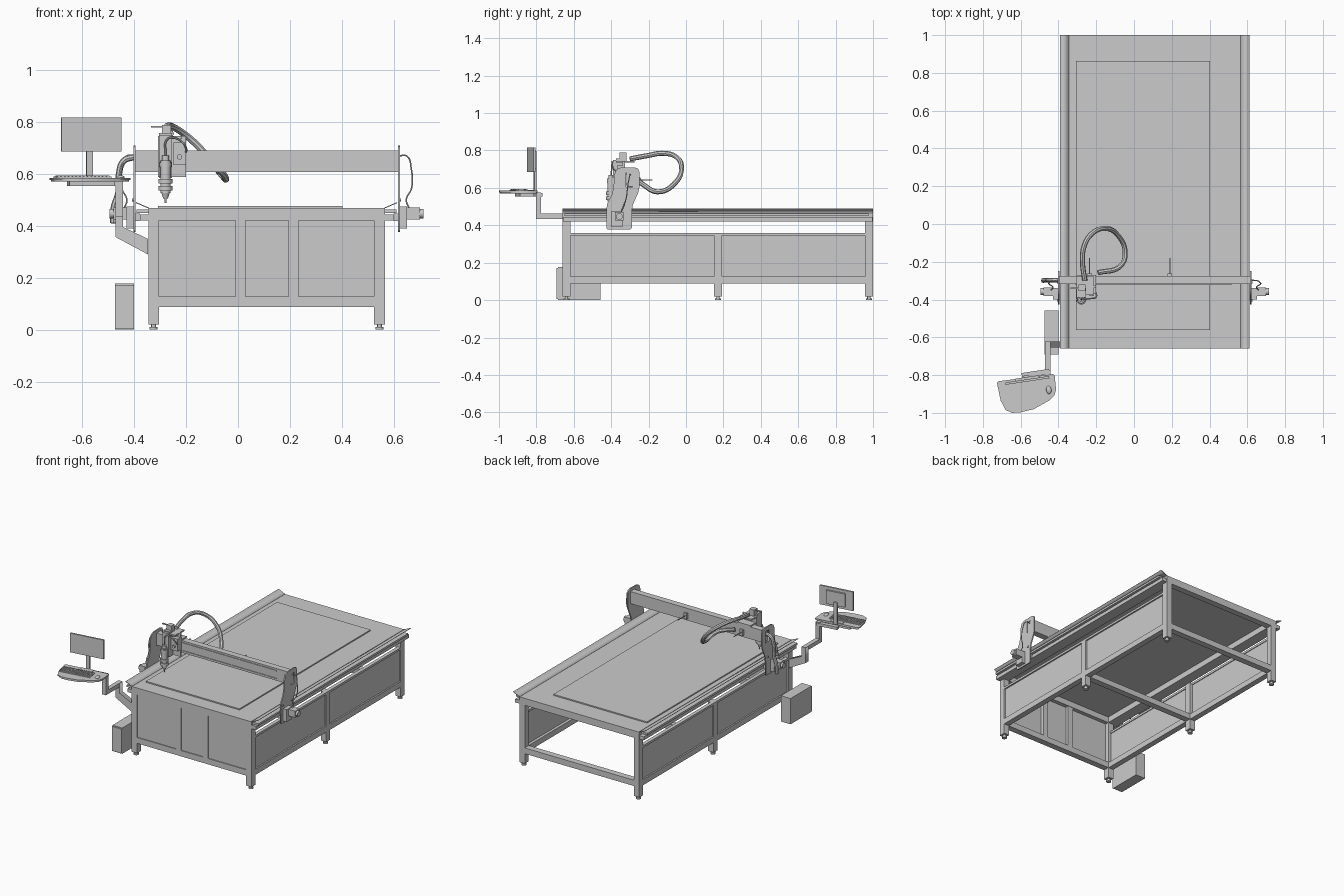
import bpy, math
from mathutils import Matrix, Vector

MID = 0.11  # centre line of the table


def finish(ob, smooth=False):
    if smooth:
        bpy.ops.object.select_all(action='DESELECT')
        ob.select_set(True)
        bpy.context.view_layer.objects.active = ob
        bpy.ops.object.shade_smooth_by_angle(angle=math.radians(40))
    return ob


def box(name, x0, x1, y0, y1, z0, z1):
    bpy.ops.mesh.primitive_cube_add(size=1)
    ob = bpy.context.object
    ob.name = name
    ob.data.transform(Matrix.Translation(((x0 + x1) / 2, (y0 + y1) / 2, (z0 + z1) / 2))
                      @ Matrix.Diagonal((x1 - x0, y1 - y0, z1 - z0, 1)))
    return ob


def cyl(name, c, r, h, axis='Z', r2=None, n=24):
    bpy.ops.mesh.primitive_cone_add(vertices=n, radius1=r, radius2=r if r2 is None else r2, depth=h)
    ob = bpy.context.object
    ob.name = name
    rot = {'Z': Matrix(), 'X': Matrix.Rotation(math.pi / 2, 4, 'Y'), 'Y': Matrix.Rotation(math.pi / 2, 4, 'X')}[axis]
    ob.data.transform(Matrix.Translation(c) @ rot)
    return finish(ob, True)


def to_mesh(ob):
    bpy.ops.object.select_all(action='DESELECT')
    ob.select_set(True)
    bpy.context.view_layer.objects.active = ob
    bpy.ops.object.convert(target='MESH')
    return bpy.context.object


def prism(name, loops, axis, a, b):
    """Extrude outline (plus holes) along an axis; X uses (y, z), Y uses (x, z), Z uses (x, y)."""
    cu = bpy.data.curves.new(name, 'CURVE')
    cu.dimensions, cu.fill_mode, cu.extrude = '2D', 'BOTH', (b - a) / 2
    for pts in loops:
        sp = cu.splines.new('POLY')
        sp.points.add(len(pts) - 1)
        for p, q in zip(sp.points, pts):
            p.co = (q[0], q[1], 0, 1)
        sp.use_cyclic_u = True
    ob = bpy.data.objects.new(name, cu)
    bpy.context.collection.objects.link(ob)
    ob = to_mesh(ob)
    m = (a + b) / 2
    for v in ob.data.vertices:
        u, w, d = v.co
        v.co = {'X': (d + m, u, w), 'Y': (u, d + m, w), 'Z': (u, w, d + m)}[axis]
    if axis == 'Y':
        ob.data.flip_normals()
    return ob


def tube(name, pts, r):
    cu = bpy.data.curves.new(name, 'CURVE')
    cu.dimensions, cu.bevel_depth, cu.bevel_resolution, cu.use_fill_caps = '3D', r, 2, True
    sp = cu.splines.new('BEZIER')
    sp.bezier_points.add(len(pts) - 1)
    for p, q in zip(sp.bezier_points, pts):
        p.co = q
        p.handle_left_type = p.handle_right_type = 'AUTO'
    ob = bpy.data.objects.new(name, cu)
    bpy.context.collection.objects.link(ob)
    return finish(to_mesh(ob), True)


def mx(x, s):  # mirror an x position across the table centre line
    return MID + s * (x - MID)


def side_box(name, s, x0, x1, *rest):
    a, b = sorted((mx(x0, s), mx(x1, s)))
    return box(name, a, b, *rest)


# Table sides: legs, feet, rails, panels, guides and dust covers
for s, tag in ((1, 'right'), (-1, 'left')):
    for y0, pos in ((-0.66, 'front'), (0.15, 'middle'), (0.957, 'back')):
        side_box(f'{pos}_leg_{tag}', s, 0.524, 0.565, y0, y0 + 0.043, 0.02, 0.46 if pos != 'middle' else 0.36)
        c = mx(0.545, s)
        cyl(f'{pos}_foot_stem_{tag}', (c, y0 + 0.021, 0.015), 0.009, 0.03)
        cyl(f'{pos}_foot_pad_{tag}', (c, y0 + 0.021, 0.005), 0.016, 0.01)
    side_box(f'bottom_rail_{tag}', s, 0.526, 0.565, -0.62, 0.96, 0.088, 0.127)
    side_box(f'side_panel_{tag}', s, 0.545, 0.555, -0.62, 0.96, 0.125, 0.355)
    side_box(f'panel_rail_{tag}', s, 0.54, 0.565, -0.62, 0.96, 0.345, 0.36)
    side_box(f'top_rail_{tag}', s, 0.524, 0.565, -0.66, 1.0, 0.42, 0.466)
    side_box(f'guide_rail_{tag}', s, 0.565, 0.598, -0.658, 0.998, 0.42, 0.444)
    side_box(f'gear_rack_{tag}', s, 0.565, 0.61, -0.65, 0.975, 0.449, 0.463)
    flap = [(0.563, 0.466), (0.612, 0.487), (0.612, 0.491), (0.563, 0.47)]
    prism(f'dust_cover_{tag}', [[(mx(x, s), z) for x, z in flap]], 'Y', -0.66, 1.0)

# Table ends, cross member, top and work bed
for y0, pos in ((-0.66, 'front'), (0.957, 'back')):
    box(f'{pos}_top_beam', -0.31, 0.53, y0, y0 + 0.043, 0.42, 0.466)
    box(f'{pos}_bottom_beam', -0.31, 0.53, y0, y0 + 0.043, 0.088, 0.128)
box('middle_cross_beam', -0.31, 0.53, 0.15, 0.193, 0.088, 0.127)
box('front_panel', -0.31, 0.53, -0.654, -0.644, 0.12, 0.43)
for x in (-0.01, 0.195):
    box('front_divider', x, x + 0.038, -0.66, -0.62, 0.12, 0.43)
box('table_top', -0.347, 0.565, -0.66, 1.0, 0.46, 0.468)
box('work_bed', -0.307, 0.403, -0.56, 0.862, 0.466, 0.476)

# Gantry end plates with a window, drive motors
plate = [(-0.425, 0.385), (-0.417, 0.377), (-0.298, 0.377), (-0.29, 0.385), (-0.29, 0.475), (-0.284, 0.51),
         (-0.255, 0.575), (-0.249, 0.605), (-0.249, 0.685), (-0.256, 0.703), (-0.275, 0.71), (-0.35, 0.708),
         (-0.372, 0.698), (-0.382, 0.675), (-0.388, 0.6), (-0.396, 0.565), (-0.42, 0.52), (-0.425, 0.49)]
window = [(-0.322, 0.605), (-0.285, 0.605), (-0.285, 0.682), (-0.322, 0.682)]
for s, tag in ((1, 'right'), (-1, 'left')):
    a, b = sorted((mx(0.615, s), mx(0.623, s)))
    prism(f'gantry_plate_{tag}', [plate, window], 'X', a, b)
    side_box(f'gearbox_{tag}', s, 0.623, 0.65, -0.4, -0.34, 0.39, 0.475)
    side_box(f'drive_motor_{tag}', s, 0.65, 0.7, -0.38, -0.335, 0.425, 0.47)
    cyl(f'motor_cap_{tag}', (mx(0.706, s), -0.357, 0.447), 0.018, 0.016, 'X')
    side_box(f'guide_carriage_{tag}', s, 0.598, 0.616, -0.4, -0.3, 0.418, 0.447)
    for y in (-0.405, -0.31):
        cyl(f'plate_bolt_{tag}', (mx(0.625, s), y, 0.5), 0.006, 0.006, 'X', n=12)

# Cross beam with its guides and rear cable brackets
box('gantry_beam', -0.395, 0.62, -0.318, -0.275, 0.607, 0.69)
for z in (0.618, 0.672):
    box('beam_guide_rail', -0.31, 0.515, -0.322, -0.317, z, z + 0.006)
for x in (-0.235, 0.19):
    box('cable_bracket', x - 0.002, x + 0.002, -0.276, -0.18, 0.64, 0.645)
    box('bracket_clip', x - 0.012, x + 0.012, -0.276, -0.262, 0.62, 0.66)

# Carriage, lift motor and spindle
SX, SY = -0.279, -0.4
box('carriage_plate', -0.308, -0.2, -0.34, -0.326, 0.588, 0.745)
box('carriage_side_block', -0.248, -0.2, -0.37, -0.34, 0.635, 0.72)
box('lift_column', -0.305, -0.255, -0.375, -0.34, 0.585, 0.757)
box('spindle_mount', -0.304, -0.254, -0.39, -0.36, 0.59, 0.75)
box('carriage_top', -0.305, -0.215, -0.375, -0.275, 0.735, 0.745)
box('carriage_saddle', -0.3, -0.2, -0.33, -0.27, 0.692, 0.702)
box('lift_motor', -0.293, -0.257, -0.355, -0.319, 0.745, 0.788)
box('sensor_arm', -0.335, -0.26, -0.345, -0.335, 0.778, 0.784)
cyl('carriage_knob', (-0.225, -0.375, 0.665), 0.01, 0.012, 'Y')
cyl('spindle_body', (SX, SY, 0.589), 0.02, 0.126)
cyl('spindle_cap', (SX, SY, 0.66), 0.014, 0.02)
for z, r in ((0.545, 0.027), (0.572, 0.027), (0.635, 0.023)):
    cyl('spindle_clamp', (SX, SY, z), r, 0.018)
cyl('spindle_nose', (SX, SY, 0.517), 0.009, 0.024, r2=0.017)
cyl('cutting_bit', (SX, SY, 0.497), 0.004, 0.02, n=10)

# Hoses and cables
tube('main_hose', [(-0.26, -0.3, 0.755), (-0.272, -0.21, 0.772), (-0.265, -0.12, 0.785), (-0.225, -0.053, 0.766),
                   (-0.155, -0.024, 0.708), (-0.09, -0.055, 0.63), (-0.047, -0.15, 0.579),
                   (-0.075, -0.225, 0.615), (-0.19, -0.258, 0.65)], 0.0135)
tube('spindle_cable', [(SX, SY, 0.67), (-0.27, -0.395, 0.735), (-0.235, -0.395, 0.735),
                       (-0.2, -0.385, 0.7), (-0.21, -0.345, 0.67)], 0.004)
tube('left_hose', [(-0.4, -0.297, 0.665), (-0.44, -0.297, 0.65), (-0.458, -0.297, 0.6),
                   (-0.46, -0.297, 0.53), (-0.478, -0.297, 0.47), (-0.48, -0.3, 0.41)], 0.012)
for s, tag in ((1, 'right'), (-1, 'left')):
    tube(f'motor_cable_{tag}', [(mx(x, s), y, z) for x, y, z in
         ((0.62, -0.297, 0.67), (0.65, -0.3, 0.668), (0.667, -0.31, 0.62), (0.668, -0.32, 0.545),
          (0.648, -0.335, 0.5), (0.66, -0.35, 0.465))], 0.003)

# Computer case and console arm
box('computer_case', -0.474, -0.4, -0.685, -0.457, 0.0, 0.177)
box('case_front', -0.474, -0.4, -0.692, -0.685, 0.005, 0.172)
prism('arm_strut', [[(-0.347, 0.29), (-0.347, 0.35), (-0.442, 0.395), (-0.442, 0.46), (-0.472, 0.46),
                     (-0.472, 0.357)]], 'Y', -0.655, -0.622)
box('arm_bar', -0.472, -0.442, -0.8, -0.622, 0.435, 0.462)
box('arm_post', -0.472, -0.442, -0.802, -0.775, 0.435, 0.575)
tray = [(-0.726, -0.84), (-0.715, -0.832), (-0.43, -0.795), (-0.42, -0.8), (-0.413, -0.875), (-0.42, -0.905),
        (-0.45, -0.935), (-0.53, -0.98), (-0.6, -0.997), (-0.645, -1.0), (-0.68, -0.985), (-0.706, -0.935)]
prism('keyboard_tray', [tray], 'Z', 0.576, 0.585)
ctr = Vector((-0.58, -0.89))
prism('tray_base', [[ctr + (Vector(p) - ctr) * 0.96 for p in tray]], 'Z', 0.57, 0.577)

# Turned console parts: monitor, keyboard and mouse
turn = (Matrix.Translation((-0.565, -0.826, 0)) @ Matrix.Rotation(math.radians(8.5), 4, 'Z')
        @ Matrix.Translation((0.565, 0.826, 0)))
console = [box('tray_support', -0.66, -0.486, -0.9, -0.825, 0.553, 0.572),
           box('tray_arm', -0.59, -0.442, -0.812, -0.785, 0.553, 0.572),
           box('monitor', -0.682, -0.448, -0.834, -0.822, 0.686, 0.817),
           box('monitor_back', -0.63, -0.5, -0.822, -0.81, 0.705, 0.797),
           box('monitor_stand', -0.581, -0.556, -0.812, -0.801, 0.58, 0.73),
           box('stand_base', -0.61, -0.525, -0.845, -0.815, 0.584, 0.589),
           box('keyboard', -0.715, -0.5, -0.923, -0.85, 0.585, 0.59)]
for r in range(4):
    for c in range(14):
        x, y = -0.709 + c * 0.0147, -0.918 + r * 0.0165
        console.append(box('key', x, x + 0.011, y, y + 0.012, 0.59, 0.594))
bpy.ops.mesh.primitive_uv_sphere_add(segments=16, ring_count=8, radius=1)
mouse = bpy.context.object
mouse.name = 'mouse'
mouse.data.transform(Matrix.Translation((-0.46, -0.895, 0.586)) @ Matrix.Diagonal((0.014, 0.022, 0.009, 1)))
console.append(finish(mouse, True))
for ob in console:
    ob.data.transform(turn)
